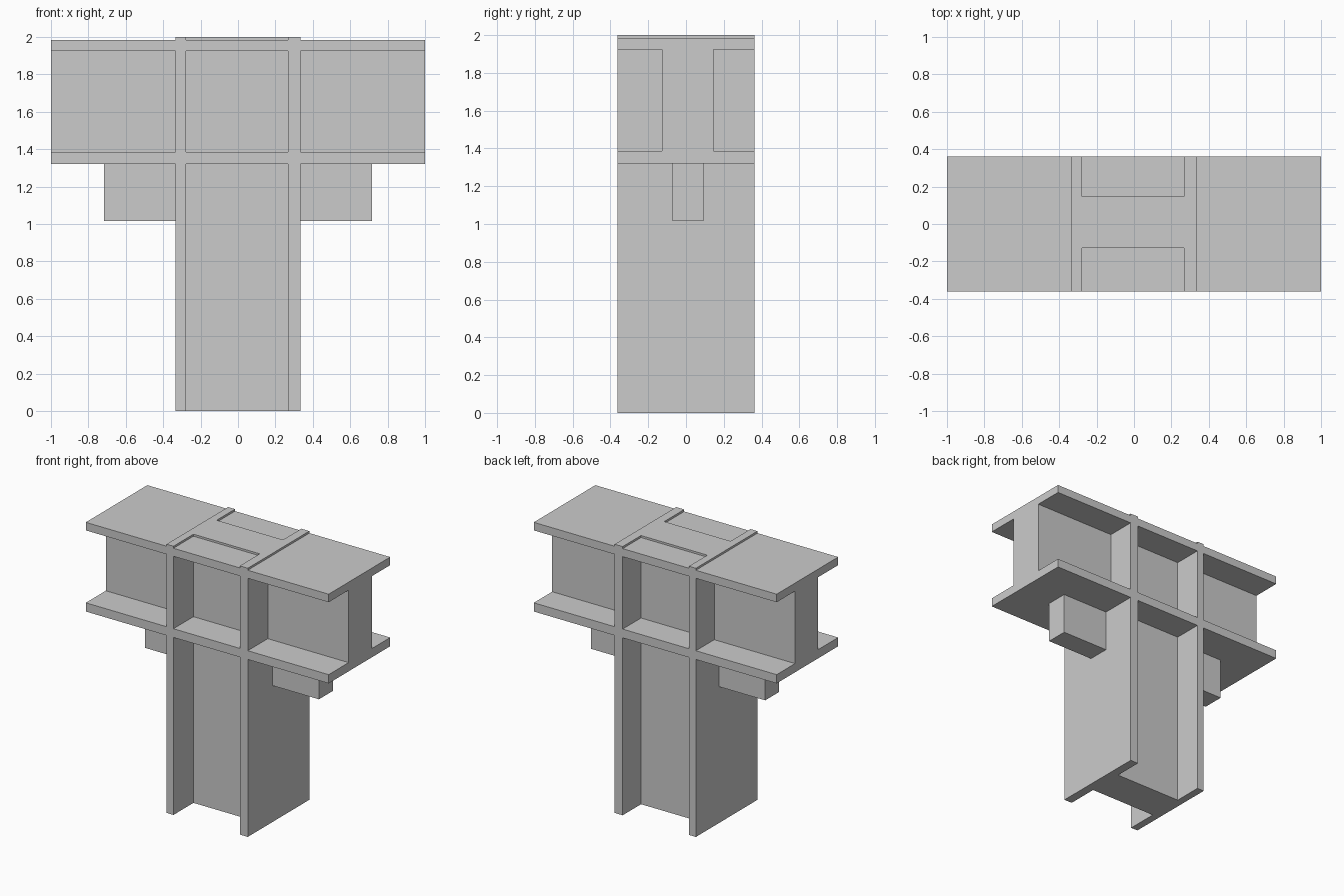
import bpy
import bmesh
from mathutils import Vector

if "Cube" in bpy.data.objects:
    bpy.data.objects.remove(bpy.data.objects["Cube"])


def h_profile(a0, a1, a2, a3, half, w0, w1):
    """H outline: flanges a0..a1 and a2..a3, web spanning w0..w1 across."""
    return [(a0, -half), (a1, -half), (a1, w0), (a2, w0), (a2, -half), (a3, -half),
            (a3, half), (a2, half), (a2, w1), (a1, w1), (a1, half), (a0, half)]


def extrude(name, points, offset):
    """Make a solid by extruding a flat outline of 3D points."""
    bm = bmesh.new()
    face = bm.faces.new([bm.verts.new(p) for p in points])
    result = bmesh.ops.extrude_face_region(bm, geom=[face], use_keep_orig=True)
    moved = [g for g in result["geom"] if isinstance(g, bmesh.types.BMVert)]
    bmesh.ops.translate(bm, verts=moved, vec=Vector(offset))
    bmesh.ops.recalc_face_normals(bm, faces=bm.faces)
    mesh = bpy.data.meshes.new(name)
    bm.to_mesh(mesh)
    bm.free()
    obj = bpy.data.objects.new(name, mesh)
    bpy.context.collection.objects.link(obj)
    return obj


HALF = 0.362
WEB = (-0.127, 0.146)

# Upright H-section column
column = h_profile(-0.335, -0.278, 0.268, 0.334, HALF, *WEB)
extrude("column", [(x, y, 0) for x, y in column], (0, 0, 2.0))

# Horizontal H-section beam crossing the column near its top
beam = h_profile(1.321, 1.386, 1.925, 1.985, HALF, *WEB)
extrude("cross_beam", [(-1, y, z) for z, y in beam], (2, 0, 0))

# Support bar through the column, its ends carrying the beam
x, y0, y1, z0, z1 = 0.717, -0.072, 0.092, 1.016, 1.321
extrude("support_bar", [(-x, y0, z0), (-x, y1, z0), (-x, y1, z1), (-x, y0, z1)], (2 * x, 0, 0))
